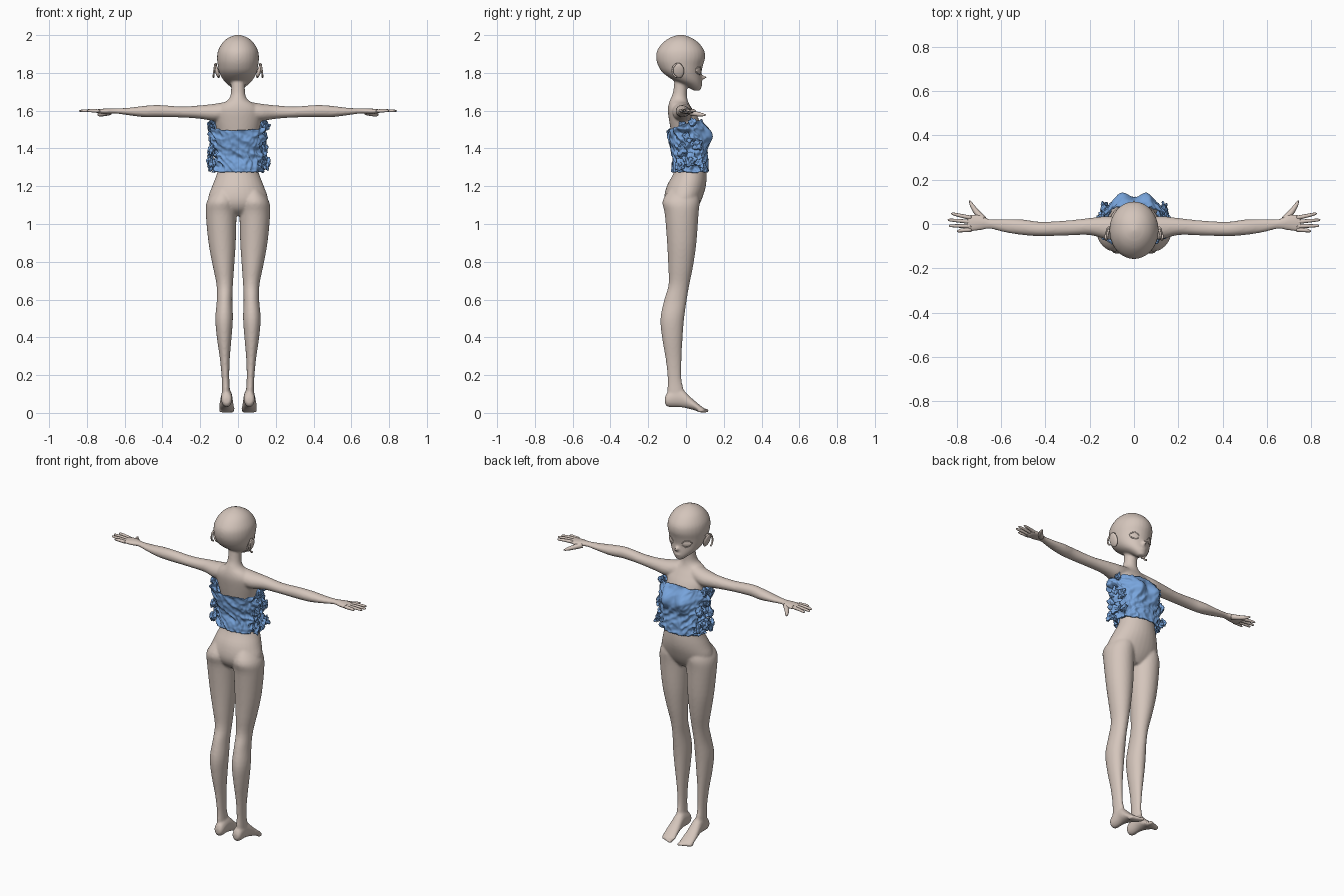
import bpy, bmesh, math, random
from mathutils import Vector, Matrix, noise

if "Cube" in bpy.data.objects:
    bpy.data.objects.remove(bpy.data.objects["Cube"])

random.seed(4)


def material(name, rgb):
    m = bpy.data.materials.new(name)
    m.diffuse_color = (*rgb, 1)
    m.use_nodes = True
    m.node_tree.nodes["Principled BSDF"].inputs["Base Color"].default_value = m.diffuse_color
    return m


SKIN = material("pale_skin", (0.66, 0.56, 0.50))
BLUE = material("blue_cloth", (0.19, 0.38, 0.73))


def spline(rows, steps):
    """Catmull-Rom interpolation of rows of numbers."""
    out = []
    for i in range(len(rows) - 1):
        p = [rows[max(0, min(len(rows) - 1, i + k))] for k in (-1, 0, 1, 2)]
        for s in range(steps):
            t = s / steps
            out.append([0.5 * (2 * b + (c - a) * t + (2 * a - 5 * b + 4 * c - d) * t * t
                               + (3 * b - a - 3 * c + d) * t ** 3) for a, b, c, d in zip(*p)])
    return out + [list(rows[-1])]


def loft(bm, axis, rows, side=1, n=32, steps=4):
    """Closed oval tube; each row is (position, low a, high a, low b, high b)."""
    rings = []
    for t, a0, a1, b0, b1 in spline(rows, steps):
        ring = []
        for k in range(n):
            ang = 2 * math.pi * k / n
            a = (a0 + a1) / 2 + (a1 - a0) / 2 * math.cos(ang)
            b = (b0 + b1) / 2 + (b1 - b0) / 2 * math.sin(ang)
            x, y, z = {"z": (a, b, t), "x": (t, a, b), "y": (a, t, b)}[axis]
            ring.append(bm.verts.new((x * side, y, z)))
        rings.append(ring)
    for r, q in zip(rings, rings[1:]):
        for k in range(n):
            bm.faces.new((r[k], r[(k + 1) % n], q[(k + 1) % n], q[k]))
    bm.faces.new(rings[0])
    bm.faces.new(rings[-1])


def rod(bm, points, radii, n=10):
    """Rounded tapering rod along a list of points."""
    pts = spline([(*p, r) for p, r in zip(points, radii)], 3)
    rings = []
    for i, p in enumerate(pts):
        d = Vector(pts[min(i + 1, len(pts) - 1)][:3]) - Vector(pts[max(i - 1, 0)][:3])
        q = d.to_track_quat('Z', 'Y')
        rings.append([bm.verts.new(Vector(p[:3]) + q @ Vector(
            (p[3] * math.cos(2 * math.pi * k / n), p[3] * math.sin(2 * math.pi * k / n), 0)))
            for k in range(n)])
    for r, s in zip(rings, rings[1:]):
        for k in range(n):
            bm.faces.new((r[k], r[(k + 1) % n], s[(k + 1) % n], s[k]))
    bm.faces.new(rings[0])
    bm.faces.new(rings[-1])


def ball(bm, loc, size, tilt=0, axis='Y', seg=24):
    m = Matrix.Translation(loc) @ Matrix.Rotation(tilt, 4, axis) @ Matrix.Diagonal((*size, 1))
    bmesh.ops.create_uvsphere(bm, u_segments=seg, v_segments=seg // 2, radius=1, matrix=m)


def finish(bm, name, mat):
    bmesh.ops.recalc_face_normals(bm, faces=bm.faces)
    for f in bm.faces:
        f.smooth = True
    me = bpy.data.meshes.new(name)
    bm.to_mesh(me)
    bm.free()
    me.materials.append(mat)
    ob = bpy.data.objects.new(name, me)
    bpy.context.collection.objects.link(ob)
    return ob


# Mannequin body: head, torso, limbs fused into one smooth skin
body = bmesh.new()
loft(body, "z", [(1.706, -.016, .016, .04, .076), (1.73, -.045, .045, 0, .083),
                 (1.76, -.076, .076, -.065, .083), (1.80, -.098, .098, -.122, .082),
                 (1.84, -.107, .107, -.148, .09), (1.88, -.111, .111, -.158, .101),
                 (1.92, -.105, .105, -.152, .096), (1.96, -.082, .082, -.122, .066),
                 (1.985, -.053, .053, -.087, .03), (1.998, -.022, .022, -.052, -.004),
                 (2.002, -.006, .006, -.034, -.022)])
loft(body, "z", [(1.045, -.07, .07, -.06, .03), (1.08, -.125, .125, -.10, .058),
                 (1.13, -.158, .158, -.116, .083), (1.2, -.137, .137, -.102, .105),
                 (1.28, -.108, .108, -.062, .108), (1.38, -.098, .098, -.05, .09),
                 (1.47, -.11, .11, -.075, .095), (1.55, -.122, .122, -.09, .07),
                 (1.60, -.118, .118, -.096, .04), (1.633, -.09, .09, -.092, .018),
                 (1.66, -.05, .05, -.083, .008), (1.70, -.037, .037, -.068, .005),
                 (1.78, -.038, .038, -.06, .012)])
loft(body, "y", [(.065, -.014, .014, 1.758, 1.80), (.09, -.009, .009, 1.764, 1.788),
                 (.112, -.003, .003, 1.772, 1.78)])
ball(body, (0, .078, 1.741), (.02, .011, .005))
for s in (1, -1):
    # thigh to ankle
    loft(body, "z", [(1.18, .03, .125, -.09, .06), (1.12, .008, .164, -.124, .072),
                     (1.05, .008, .17, -.112, .066), (.9, .012, .156, -.10, .055),
                     (.78, .02, .134, -.094, .038), (.68, .027, .114, -.092, .018),
                     (.6, .03, .112, -.115, .004), (.5, .027, .12, -.135, -.01),
                     (.4, .034, .112, -.127, -.018), (.28, .044, .095, -.107, -.024),
                     (.18, .046, .086, -.097, -.024), (.11, .042, .086, -.098, -.01),
                     (.07, .04, .086, -.09, -.02)], s)
    # foot and toes
    loft(body, "y", [(-.112, .045, .075, .05, .08), (-.095, .032, .088, .032, .11),
                     (-.03, .03, .09, .03, .13), (.03, .024, .098, .018, .078),
                     (.075, .018, .1, .003, .04), (.095, .022, .094, .002, .026)], s)
    for i in range(5):
        ball(body, (s * (.03 + .0155 * i), .103 - .006 * i, .012),
             (.0105 if i == 0 else .0075, .02, .0115))
    # arm to palm
    loft(body, "x", [(.05, -.075, .025, 1.55, 1.65), (.12, -.07, .035, 1.545, 1.637),
                     (.2, -.05, .027, 1.557, 1.628), (.3, -.052, .016, 1.564, 1.622),
                     (.42, -.055, .01, 1.566, 1.63), (.5, -.05, .02, 1.566, 1.625),
                     (.58, -.038, .022, 1.576, 1.615), (.65, -.022, .022, 1.585, 1.612),
                     (.69, -.028, .04, 1.582, 1.612), (.73, -.034, .044, 1.584, 1.609),
                     (.755, -.033, .036, 1.588, 1.606)], s)
skin = finish(body, "mannequin_body", SKIN)
rm = skin.modifiers.new("fuse", 'REMESH')
rm.mode = 'VOXEL'
rm.voxel_size = .0065
rm.use_smooth_shade = True
sm = skin.modifiers.new("soften", 'SMOOTH')
sm.factor, sm.iterations = .5, 6

# Fingers and thumbs
fingers = bmesh.new()
for s in (1, -1):
    for y0, y1, tip in ((.028, .046, .825), (.009, .018, .84), (-.01, -.008, .835), (-.026, -.032, .80)):
        rod(fingers, [(s * .735, y0, 1.598), (s * .78, (y0 + y1) / 2, 1.6), (s * (tip - .008), y1, 1.599),
                      (s * tip, y1, 1.598)], (.0095, .0085, .006, .002))
    rod(fingers, [(s * .68, .02, 1.592), (s * .712, .055, 1.583), (s * .735, .09, 1.578),
                  (s * .742, .106, 1.577)], (.016, .013, .008, .002))
finish(fingers, "fingers", SKIN)

# Ears, each with a raised rim
ears = bmesh.new()
for s in (1, -1):
    ball(ears, (s * .112, -.04, 1.81), (.011, .03, .04), s * .3)
    rim = [(s * (.118 + .012 * math.sin(a * .5)), -.042 - .03 * math.sin(a), 1.812 + .036 * math.cos(a))
           for a in [-.6 + .5 * i for i in range(8)]]
    rod(ears, rim, [.005] * 8, 8)
finish(ears, "ears", SKIN)


# Eyes, lids and brows following the face curve
def face_point(x, z, lift):
    return (x, -.025 + .107 * math.sqrt(1 - (x / .107) ** 2) + lift, z)


eyes = bmesh.new()
lids = bmesh.new()
for s in (1, -1):
    ball(eyes, face_point(s * .05, 1.812, -.006), (.027, .008, .019), -s * .5, 'Z')
    arcs = ((.026, 1.814, .018, .0035), (.024, 1.810, -.018, .002), (.028, 1.85, .012, .0025))
    for half, z, rise, rad in arcs:
        pts = [face_point(s * (.052 + half * u), z + rise * (1 - u * u) + .004 * u, .002)
               for u in (-1, -.5, 0, .5, 1)]
        rod(lids, pts, (rad * .4, rad, rad, rad, rad * .4), 8)
finish(eyes, "eyes", SKIN)
finish(lids, "eyelids_and_brows", SKIN)

# Crumpled strapless top: open tube with bust shaping and noise folds
NU, NV = 160, 56
profile = spline([(.118, -.072, .113), (.123, -.068, .112), (.122, -.07, .108),
                  (.127, -.08, .113), (.138, -.09, .10), (.148, -.098, .078)], NV // 5)
top = bmesh.new()
rings = []
for j, (rx, back, front) in enumerate(profile):
    v = j / (len(profile) - 1)
    ring = []
    for i in range(NU):
        a = 2 * math.pi * i / NU
        c, sn = math.cos(a), math.sin(a)
        hem = 1.525 + .03 * sn + .008 * noise.noise((c * 4, sn * 4, 7))
        z = 1.275 + (hem - 1.275) * v
        bx, by = math.copysign(abs(c) ** .85, c), math.copysign(abs(sn) ** .85, sn)
        p = Vector((rx * bx, (back + front) / 2 + (front - back) / 2 * by, z))
        if sn > 0:
            p.y += .04 * sn * math.exp(-((abs(p.x) - .06) / .045) ** 2 - ((z - 1.475) / .05) ** 2)
        bust = max(0, sn) * math.exp(-((z - 1.48) / .05) ** 2)
        amp = (.009 + .017 * abs(c) ** 4) * (1 - .75 * bust)
        fold = 1 - 2.2 * abs(noise.noise((c * 2.2, sn * 2.2, z * 24 + c * 2)))
        fine = noise.noise((c * 8, sn * 8, z * 45))
        p += Vector((c, sn, 0)) * amp * (fold + .5 * fine - .15)
        ring.append(top.verts.new(p))
    rings.append(ring)
for r, q in zip(rings, rings[1:]):
    for k in range(NU):
        top.faces.new((r[k], r[(k + 1) % NU], q[(k + 1) % NU], q[k]))
shirt = finish(top, "crumpled_top", BLUE)
sol = shirt.modifiers.new("cloth_thickness", 'SOLIDIFY')
sol.thickness, sol.offset = .005, -1

# Bunched ruffles along both sides and under the arms
ruffles = bmesh.new()
spots = ((.143, -.03, 1.315, .03), (.147, .025, 1.34, .034), (.14, -.02, 1.39, .032), (.135, .06, 1.42, .03),
         (.135, .075, 1.32, .028), (.15, -.02, 1.52, .024), (.143, .03, 1.535, .024), (.138, .005, 1.455, .03))
for s in (1, -1):
    for x, y, z, r in spots:
        new = bmesh.ops.create_icosphere(ruffles, subdivisions=4, radius=1)["verts"]
        rot = Matrix.Rotation(random.uniform(-.6, .6), 3, 'X') @ Matrix.Rotation(s * random.uniform(-.4, .4), 3, 'Y')
        seed = random.uniform(0, 50)
        for vert in new:
            d = vert.co.copy()
            k = 1 + .7 * noise.noise(d * 1.6 + Vector((seed, 0, 0))) - .5 * abs(noise.noise(d * 3.5 + Vector((0, seed, 0))))
            vert.co = Vector((s * x, y, z)) + rot @ Vector((d.x * .55, d.y * .9, d.z)) * r * k
finish(ruffles, "side_ruffles", BLUE)
